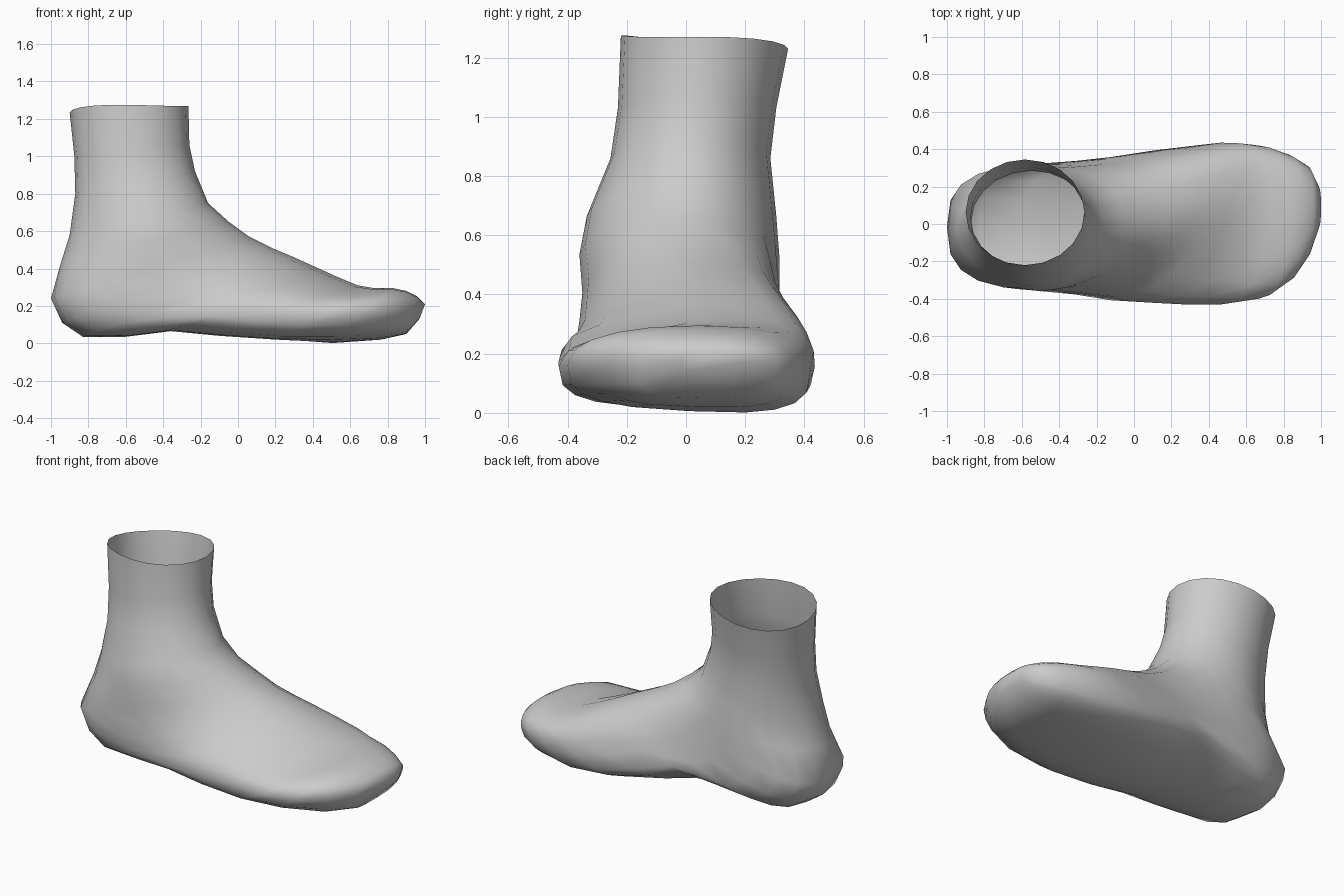
import bpy, bmesh, math

cube = bpy.data.objects.get("Cube")
if cube:
    bpy.data.objects.remove(cube, do_unlink=True)

SIDES = 20

# Rings fan from the open ankle, round the heel, to the toes:
# front x, front z, back x, back z, right-hand edge y, left-hand edge y,
# sideways shift of the instep ridge, lift of the left-hand underside
RINGS = [
    (-.265, 1.27, -.90, 1.235, -.22, .345, 0, -.045),
    (-.26, 1.06, -.875, 1.0, -.23, .305, 0, 0),
    (-.23, .92, -.87, .80, -.255, .285, 0, 0),
    (-.16, .75, -.90, .58, -.335, .305, .01, 0),
    (-.05, .65, -.95, .42, -.36, .315, .03, 0),
    (.06, .57, -1.0, .24, -.35, .315, .05, 0),
    (.18, .51, -.94, .11, -.36, .32, .08, .01),
    (.30, .46, -.83, .035, -.37, .335, .11, .03),
    (.41, .41, -.60, .035, -.39, .35, .14, .08),
    (.52, .36, -.36, .065, -.42, .37, .16, .1),
    (.64, .31, -.10, .04, -.43, .405, .16, .05),
    (.73, .295, .20, .02, -.43, .435, .10, 0),
    (.83, .295, .50, .006, -.40, .42, .03, -.02),
    (.90, .28, .76, .02, -.30, .37, 0, -.01),
    (.96, .25, .90, .05, -.17, .31, 0, 0),
    (1.0, .21, .97, .13, -.02, .2, 0, 0),
]


def power(value, exponent):
    return math.copysign(abs(value) ** exponent, value)


def back_roundness(index):
    """Slim behind the ankle, square at the heel, flat under the sole."""
    if index < 3:
        return 2.0
    if index < 5:
        return 1.8
    return 2.8 if index < 9 else 3.1


def front_roundness(index, left):
    """Steep left-hand wall along the instep, broad toes."""
    if index < 5:
        return 2.0
    if index < 11:
        return 2.5 if left else 2.0
    return 2.4


def ring_points(index):
    """Rounded section between a front point and a back point."""
    fx, fz, bx, bz, y_low, y_high, ridge, lift = RINGS[index]
    points = []
    for k in range(SIDES):
        angle = math.tau * k / SIDES
        c, s = math.cos(angle), math.sin(angle)
        roundness = front_roundness(index, s > 0) if c > 0 else back_roundness(index)
        along, across = power(c, 2 / roundness), power(s, 2 / roundness)
        y = (y_low + y_high) / 2 + across * (y_high - y_low) / 2
        y += ridge * max(along, 0) ** 2
        z = (fz + bz) / 2 + along * (fz - bz) / 2
        z += lift * (1 - along) / 2 * (max(across, 0) if lift > 0 else across)
        points.append(((fx + bx) / 2 + along * (fx - bx) / 2, y, z))
    return points


# Foot skin, open at the ankle and closed at the toe tip
bm = bmesh.new()
rings = [[bm.verts.new(p) for p in ring_points(i)] for i in range(len(RINGS))]
for upper, lower in zip(rings, rings[1:]):
    for k in range(SIDES):
        n = (k + 1) % SIDES
        bm.faces.new((upper[k], upper[n], lower[n], lower[k]))
bm.faces.new(rings[-1])
bmesh.ops.recalc_face_normals(bm, faces=bm.faces)
for face in bm.faces:
    face.smooth = True

mesh = bpy.data.meshes.new("foot")
bm.to_mesh(mesh)
bm.free()
foot = bpy.data.objects.new("foot", mesh)
bpy.context.collection.objects.link(foot)

# Plain grey skin
grey = bpy.data.materials.new("light_grey")
grey.use_nodes = True
colour = (0.6, 0.6, 0.6, 1)
grey.diffuse_color = colour
grey.node_tree.nodes["Principled BSDF"].inputs["Base Color"].default_value = colour
mesh.materials.append(grey)
